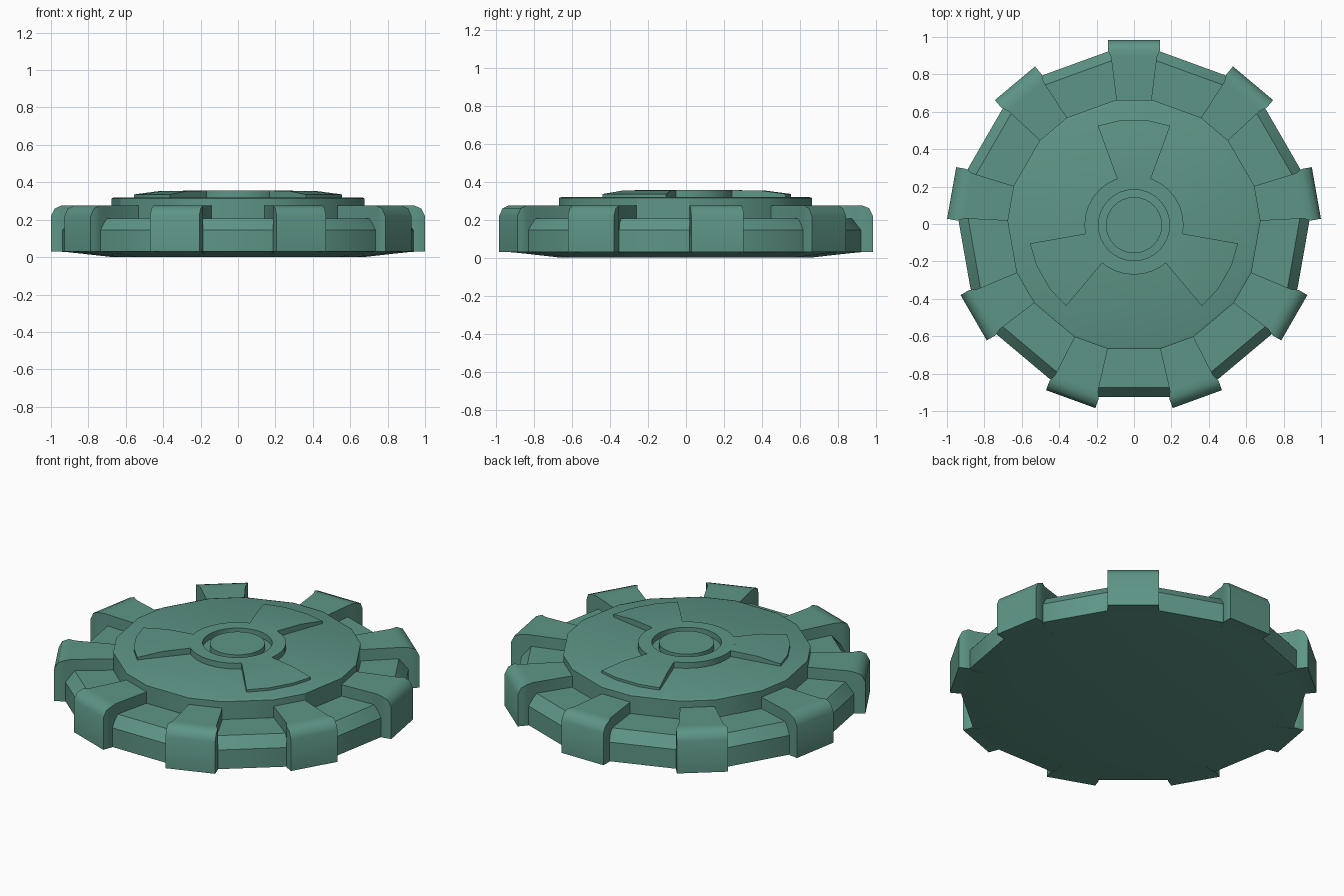
import bpy, bmesh, math

if "Cube" in bpy.data.objects:
    bpy.data.objects.remove(bpy.data.objects["Cube"])

mat = bpy.data.materials.new("teal_green")
mat.diffuse_color = (0.11, 0.30, 0.24, 1)
mat.use_nodes = True
mat.node_tree.nodes["Principled BSDF"].inputs["Base Color"].default_value = mat.diffuse_color
SHIFT = -0.006  # odd tooth count: recentre on y


def finish(name, bm, angle=30):
    bmesh.ops.remove_doubles(bm, verts=bm.verts, dist=1e-5)
    bmesh.ops.recalc_face_normals(bm, faces=bm.faces)
    me = bpy.data.meshes.new(name)
    bm.to_mesh(me)
    bm.free()
    me.materials.append(mat)
    ob = bpy.data.objects.new(name, me)
    bpy.context.collection.objects.link(ob)
    ob.location.y = SHIFT
    bpy.ops.object.select_all(action='DESELECT')
    ob.select_set(True)
    bpy.context.view_layer.objects.active = ob
    bpy.ops.object.shade_smooth_by_angle(angle=math.radians(angle))


def stack(bm, rings, cap=True, loop=False):
    """Skin equal-length point rings, closing the ends or joining last to first."""
    vs = [[bm.verts.new(p) for p in ring] for ring in rings]
    n = len(vs[0])
    pairs = list(zip(vs, vs[1:])) + ([(vs[-1], vs[0])] if loop else [])
    for a, b in pairs:
        for i in range(n):
            j = (i + 1) % n
            bm.faces.new((a[i], a[j], b[j], b[i]))
    if cap and not loop:
        bm.faces.new(vs[0])
        bm.faces.new(vs[-1])


def polar(r, deg, z):
    a = math.radians(deg)
    return (r * math.cos(a), r * math.sin(a), z)


def circle(r, z, n=32):
    return [polar(r, 360 * i / n, z) for i in range(n)]


# 18-sided rings whose corners pair up around each of the nine tooth axes
def body_ring(r, half_angle, z):
    return [polar(r, 90 + 40 * k + s * half_angle, z) for k in range(9) for s in (-1, 1)]


# rim body and raised top plate
bm = bmesh.new()
stack(bm, [body_ring(*p) for p in (
    (0.67, 8.2, 0), (0.938, 8.7, 0.03), (0.938, 8.7, 0.145), (0.887, 7.8, 0.207),
    (0.677, 8.1, 0.207), (0.677, 8.1, 0.314), (0.66, 8.1, 0.32))])
finish("rim_body", bm, 20)

# nine chunky teeth wrapping over the rim: radius, half width, top, bottom
sections = [(0.66, 0.093, 0.275, 0.001), (0.90, 0.123, 0.275, 0.026),
            (0.935, 0.14, 0.275, 0.029), (0.97, 0.14, 0.26, 0.03),
            (0.99, 0.14, 0.22, 0.03)]
for k in range(9):
    a = math.radians(90 + 40 * k)
    c, s = math.cos(a), math.sin(a)
    bm = bmesh.new()
    stack(bm, [[(r * c - w * s * m, r * s + w * c * m, z)
                for m, z in ((-1, bot), (1, bot), (1, top), (-1, top))]
               for r, w, top, bot in sections])
    finish(f"tooth_{k + 1}", bm, 42)

# hub ring and centre button
bm = bmesh.new()
stack(bm, [circle(r, z) for r, z in
           ((0.265, 0.31), (0.265, 0.355), (0.19, 0.355), (0.19, 0.31))], loop=True)
finish("hub_ring", bm)
bm = bmesh.new()
stack(bm, [circle(0.15, 0.31), circle(0.15, 0.352)])
finish("hub_button", bm)

# three fan blades sloping down towards the outside
for k in range(3):
    bm = bmesh.new()
    rings = []
    for off in (-20, -7.5, 7.5, 20):
        d = 90 + 120 * k + off
        rings.append([polar(0.262, d, 0.31), polar(0.565, d, 0.31),
                      polar(0.565, d, 0.335), polar(0.42, d, 0.354),
                      polar(0.262, d, 0.355)])
    stack(bm, rings)
    finish(f"fan_blade_{k + 1}", bm)
